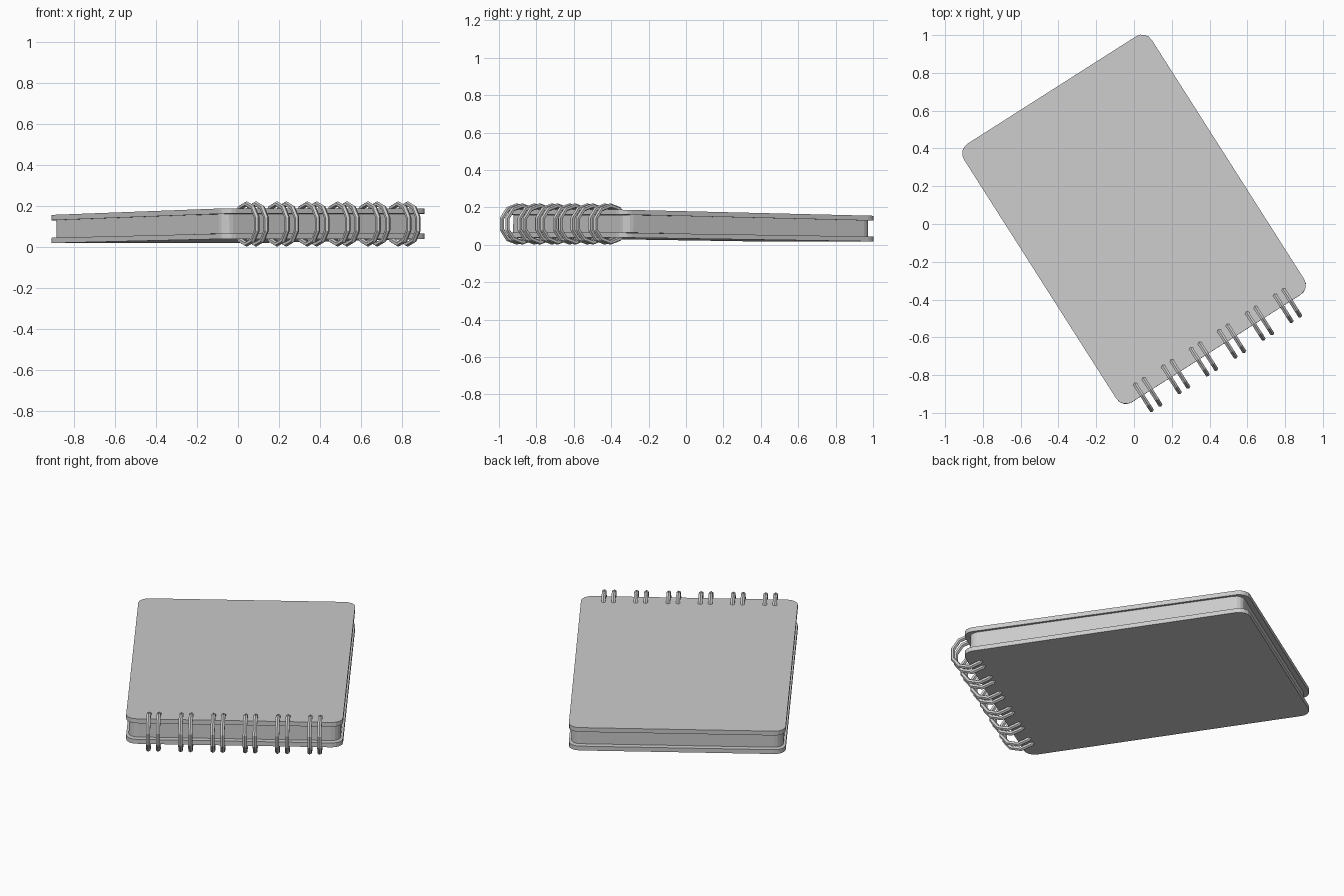
import bpy, bmesh
from math import sin, cos, pi, radians
from mathutils import Matrix

if "Cube" in bpy.data.objects:
    bpy.data.objects.remove(bpy.data.objects["Cube"])

# whole notebook is turned about the vertical axis
TURN = Matrix.Rotation(radians(32.5), 4, 'Z')


def slab(name, x0, x1, y0, y1, r, thick, z_mid, tilt, segs=4):
    """Rounded rectangle plate, tilted so its far edge sits lower."""
    bm = bmesh.new()
    hx, hy = (x1 - x0) / 2, (y1 - y0) / 2
    verts = []
    for i, (sx, sy) in enumerate(((1, 1), (-1, 1), (-1, -1), (1, -1))):
        for k in range(segs + 1):
            a = (i + k / segs) * pi / 2
            verts.append(bm.verts.new((sx * (hx - r) + r * cos(a),
                                       sy * (hy - r) + r * sin(a), -thick / 2)))
    face = bm.faces.new(verts)
    ext = bmesh.ops.extrude_face_region(bm, geom=[face])
    bmesh.ops.translate(bm, vec=(0, 0, thick),
                        verts=[g for g in ext['geom'] if isinstance(g, bmesh.types.BMVert)])
    bmesh.ops.recalc_face_normals(bm, faces=bm.faces)
    bm.transform(TURN @ Matrix.Translation(((x0 + x1) / 2, (y0 + y1) / 2, z_mid))
                 @ Matrix.Rotation(radians(-tilt), 4, 'X'))
    mesh = bpy.data.meshes.new(name)
    bm.to_mesh(mesh)
    bm.free()
    ob = bpy.data.objects.new(name, mesh)
    bpy.context.collection.objects.link(ob)
    return ob


# covers and page block
slab("bottom_cover", -0.576, 0.603, -0.79, 0.832, 0.06, 0.026, 0.041, 0.75)
slab("top_cover", -0.576, 0.603, -0.79, 0.832, 0.06, 0.026, 0.158, 1.17)
slab("pages", -0.563, 0.590, -0.76, 0.802, 0.05, 0.094, 0.0995, 0.96)

# six pairs of binding rings along the near edge
for pair in range(6):
    for side in (-1, 1):
        u = -0.424 + 0.1755 * pair + 0.027 * side
        bpy.ops.mesh.primitive_torus_add(major_radius=0.098, minor_radius=0.013,
                                         major_segments=10, minor_segments=6)
        ring = bpy.context.object
        ring.name = f"ring_{pair + 1}_{'left' if side < 0 else 'right'}"
        ring.data.transform(TURN @ Matrix.Translation((u, -0.786, 0.111))
                            @ Matrix.Rotation(pi / 2, 4, 'Y'))
